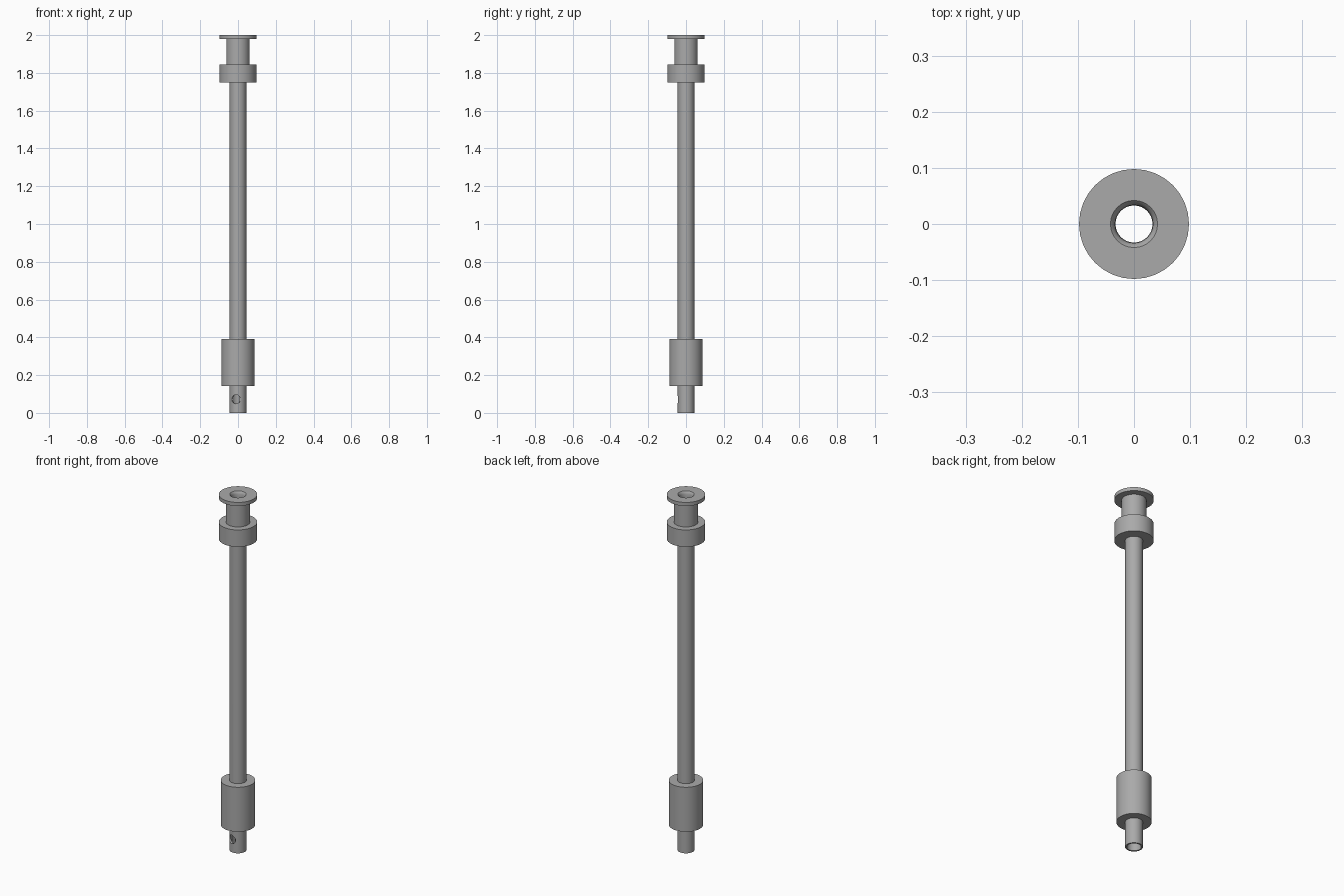
import bpy, bmesh, math
from mathutils import Matrix, Vector

cube = bpy.data.objects.get("Cube")
if cube:
    bpy.data.objects.remove(cube, do_unlink=True)

SIDES = 32
BORE = 0.033
TUBE = 0.044

metal = bpy.data.materials.new("satin_grey")
metal.use_nodes = True
metal.diffuse_color = (0.4, 0.4, 0.4, 1)
metal.node_tree.nodes["Principled BSDF"].inputs["Base Color"].default_value = (0.4, 0.4, 0.4, 1)


def add_object(name, bm):
    bmesh.ops.recalc_face_normals(bm, faces=bm.faces)
    mesh = bpy.data.meshes.new(name)
    bm.to_mesh(mesh)
    bm.free()
    obj = bpy.data.objects.new(name, mesh)
    bpy.context.collection.objects.link(obj)
    mesh.materials.append(metal)
    return obj


def lathe(name, profile):
    """Revolve a closed (radius, height) profile around z."""
    bm = bmesh.new()
    rings = []
    for i in range(SIDES):
        a = math.tau * i / SIDES
        rings.append([bm.verts.new((r * math.cos(a), r * math.sin(a), z)) for r, z in profile])
    n = len(profile)
    for i in range(SIDES):
        a, b = rings[i], rings[(i + 1) % SIDES]
        for j in range(n):
            k = (j + 1) % n
            bm.faces.new((a[j], b[j], b[k], a[k]))
    return add_object(name, bm)


def collar(name, radius, bottom, top):
    """Plain ring seated slightly into the tube wall."""
    inner = TUBE - 0.004
    return lathe(name, [(inner, bottom), (radius, bottom), (radius, top), (inner, top)])


# Long hollow tube
tube = lathe("tube", [(BORE + 0.003, 0), (TUBE, 0), (TUBE, 1.86), (BORE, 1.86), (BORE, 0.03)])

# Spool head: neck and rim with a softly flared mouth
head = lathe("spool_head", [(BORE, 1.84), (0.062, 1.84), (0.062, 1.98), (0.098, 1.98),
                            (0.098, 2.0), (0.042, 2.0), (0.037, 1.995), (0.034, 1.985), (BORE, 1.97)])

# Collar below the spool and sleeve near the foot
upper_collar = collar("upper_collar", 0.098, 1.75, 1.845)
lower_sleeve = collar("lower_sleeve", 0.088, 0.142, 0.392)

# Small side port near the foot of the tube
bm = bmesh.new()
turn = Matrix.Rotation(math.radians(-105), 4, "Z")
bmesh.ops.create_cone(bm, cap_ends=True, segments=16, radius1=0.024, radius2=0.024, depth=0.06,
                      matrix=turn @ Matrix.Translation(Vector((0.06, 0, 0.072))) @ Matrix.Rotation(math.pi / 2, 4, "Y"))
cutter = add_object("port_cutter", bm)
cutter.hide_render = True
cutter.hide_set(True)
port = tube.modifiers.new("side_port", "BOOLEAN")
port.operation = "DIFFERENCE"
port.solver = "EXACT"
port.object = cutter
bpy.context.view_layer.objects.active = tube
tube.select_set(True)
bpy.ops.object.modifier_apply(modifier=port.name)
bpy.data.objects.remove(cutter, do_unlink=True)

# Smooth round walls, crisp rims
for obj in (tube, head, upper_collar, lower_sleeve):
    obj.select_set(True)
bpy.ops.object.shade_smooth_by_angle(angle=math.radians(35))
